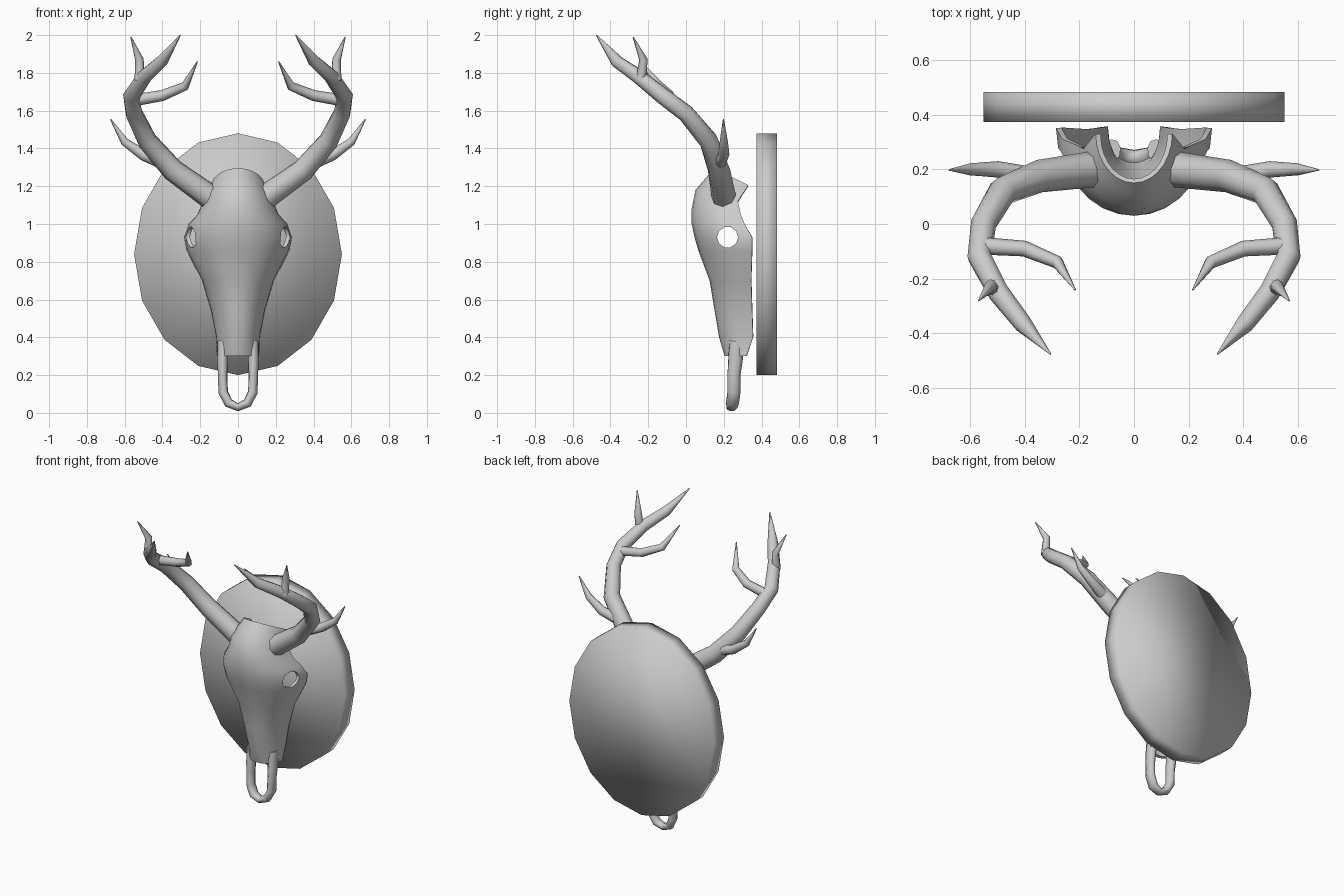
import bpy
import bmesh
from math import sin, cos, pi, radians

cube = bpy.data.objects.get("Cube")
if cube:
    bpy.data.objects.remove(cube, do_unlink=True)

GREY = (0.6, 0.6, 0.6, 1.0)
bone = bpy.data.materials.new("plain_grey")
bone.use_nodes = True
bone.diffuse_color = GREY
for node in bone.node_tree.nodes:
    if node.type == 'BSDF_PRINCIPLED':
        node.inputs["Base Color"].default_value = GREY


def select_only(obj):
    bpy.ops.object.select_all(action='DESELECT')
    obj.select_set(True)
    bpy.context.view_layer.objects.active = obj


def finish(obj, name, angle=None):
    """Name, colour and smooth-shade a part."""
    obj.name = name
    obj.data.materials.clear()
    obj.data.materials.append(bone)
    select_only(obj)
    if angle:
        bpy.ops.object.shade_smooth_by_angle(angle=radians(angle))
    else:
        bpy.ops.object.shade_smooth()
    return obj


def tube(name, points, depth=1.0, side=1):
    """Tapered tube through (x, y, z, radius) points; depth stretches it in y."""
    curve = bpy.data.curves.new(name, 'CURVE')
    curve.dimensions = '3D'
    curve.bevel_depth = 1.0
    curve.bevel_resolution = 2
    curve.use_fill_caps = True
    spline = curve.splines.new('POLY')
    spline.points.add(len(points) - 1)
    for p, (x, y, z, r) in zip(spline.points, points):
        p.co = (x * side, y / depth, z, 1)
        p.radius = r
    obj = bpy.data.objects.new(name, curve)
    bpy.context.collection.objects.link(obj)
    obj.scale.y = depth
    select_only(obj)
    bpy.ops.object.convert(target='MESH')
    obj = bpy.context.object
    bpy.ops.object.transform_apply(location=False, rotation=False, scale=True)
    return finish(obj, name, 60)


# Wall plaque: a sixteen-sided oval
bpy.ops.mesh.primitive_cylinder_add(vertices=16, radius=1, depth=1,
                                    location=(0, 0.427, 0.84),
                                    rotation=(pi / 2, 0, 0))
plaque = bpy.context.object
plaque.scale = (0.55, 0.64, 0.11)
bpy.ops.object.transform_apply(location=False, rotation=True, scale=True)
finish(plaque, "plaque")

# Skull: half-oval sections (height, half width, front y, back y, drop at back)
SECTIONS = [
    (1.295, 0.14, 0.15, 0.33, 0.09),
    (1.25, 0.165, 0.11, 0.30, 0.09),
    (1.18, 0.185, 0.05, 0.275, 0.06),
    (1.08, 0.215, 0.03, 0.29, 0.03),
    (1.00, 0.262, 0.03, 0.31, 0),
    (0.93, 0.285, 0.045, 0.35, 0),
    (0.86, 0.272, 0.065, 0.35, 0),
    (0.70, 0.19, 0.125, 0.345, 0),
    (0.55, 0.145, 0.15, 0.35, 0),
    (0.40, 0.115, 0.175, 0.355, 0),
    (0.30, 0.112, 0.205, 0.32, 0),
]
COLS = 14
bm = bmesh.new()
rows = []
for z, w, front, back, drop in SECTIONS:
    row = []
    for j in range(COLS + 1):
        a = -pi / 2 + pi * j / COLS
        t = 1 - cos(a)
        row.append(bm.verts.new((w * sin(a), front + (back - front) * t, z - drop * t)))
    rows.append(row)
for up, low in zip(rows, rows[1:]):
    for j in range(COLS):
        bm.faces.new((up[j], low[j], low[j + 1], up[j + 1]))
mesh = bpy.data.meshes.new("skull")
bm.to_mesh(mesh)
bm.free()
skull = bpy.data.objects.new("skull", mesh)
bpy.context.collection.objects.link(skull)

# Eye sockets are cut through both sides of the shell
bpy.ops.mesh.primitive_cylinder_add(vertices=10, radius=0.056, depth=1,
                                    location=(0, 0.22, 0.93),
                                    rotation=(0, pi / 2, 0))
cutter = bpy.context.object
cutter.name = "eye_cutter"
cutter.hide_render = True
shell = skull.modifiers.new("shell", 'SOLIDIFY')
shell.thickness = 0.02
eyes = skull.modifiers.new("eyes", 'BOOLEAN')
eyes.operation = 'DIFFERENCE'
eyes.solver = 'EXACT'
eyes.object = cutter
select_only(skull)
bpy.ops.object.modifier_apply(modifier="shell")
bpy.ops.object.modifier_apply(modifier="eyes")
bpy.data.objects.remove(cutter, do_unlink=True)
finish(skull, "skull", 50)

# Muzzle: a bony loop around the nose opening
half_loop = [(0.078, 0.27, 0.38, 0.03), (0.082, 0.262, 0.28, 0.029),
             (0.08, 0.254, 0.2, 0.026), (0.079, 0.254, 0.11, 0.026),
             (0.05, 0.246, 0.052, 0.026), (0.0, 0.242, 0.03, 0.022)]
other_half = [(-x, y, z, r) for x, y, z, r in half_loop[-2::-1]]
tube("muzzle_loop", half_loop + other_half, depth=1.35)

# Antlers: one main beam and three tines on each side
ANTLER = {
    "beam": [(0.15, 0.2, 1.145, 0.066), (0.345, 0.175, 1.285, 0.06),
             (0.48, 0.12, 1.44, 0.053), (0.55, 0.0, 1.585, 0.047),
             (0.565, -0.12, 1.675, 0.045), (0.495, -0.25, 1.78, 0.04),
             (0.405, -0.365, 1.86, 0.034), (0.305, -0.475, 2.0, 0.003)],
    "outer_tine": [(0.41, 0.18, 1.33, 0.035), (0.5, 0.2, 1.365, 0.03),
                   (0.6, 0.2, 1.435, 0.022), (0.675, 0.198, 1.555, 0.003)],
    "inner_tine": [(0.55, -0.08, 1.655, 0.032), (0.4, -0.09, 1.68, 0.029),
                   (0.28, -0.14, 1.73, 0.024), (0.215, -0.24, 1.86, 0.003)],
    "upper_tine": [(0.52, -0.24, 1.76, 0.028), (0.522, -0.225, 1.87, 0.023),
                   (0.567, -0.28, 1.99, 0.003)],
}
for side, label in ((1, "left"), (-1, "right")):
    for part, points in ANTLER.items():
        tube(f"{label}_antler_{part}", points, side=side)
